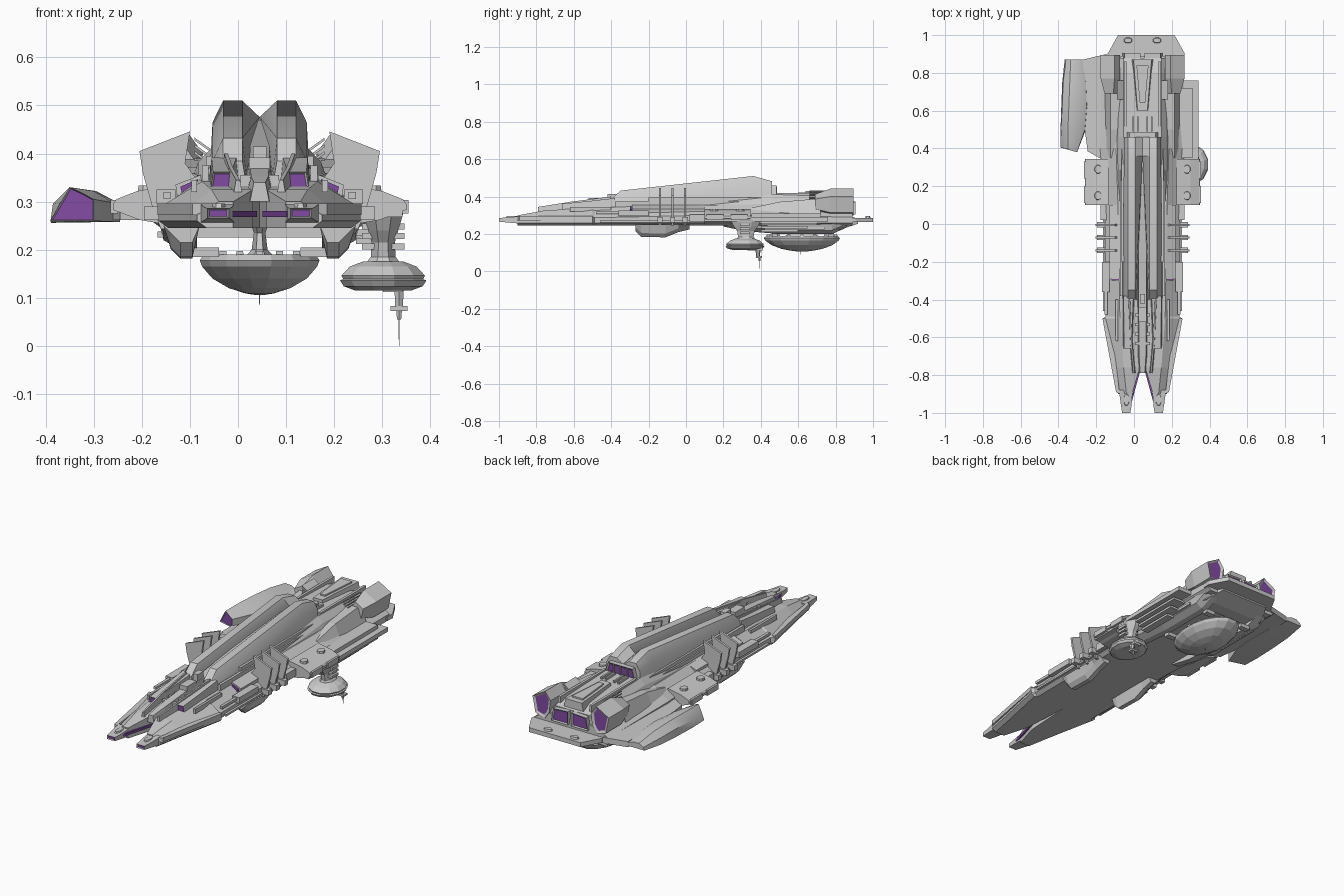
import bpy, bmesh, math

C = 0.045                      # x of the ship's own centreline; u = distance from it
BOTH, MID, L, R = (1, -1), (1,), (-1,), (1,)
grey = bpy.data.materials.new("hull_grey")
grey.diffuse_color = (0.6, 0.6, 0.6, 1)
glow = bpy.data.materials.new("glow_purple")
glow.diffuse_color = (0.22, 0.07, 0.36, 1)


def loft(name, rings, sides=BOTH, lit=None, inset=0.008, smooth=False, mat=None):
    """Skin rings of (u, y, z) points; lit = index of the cap that becomes a recessed glowing panel."""
    bm = bmesh.new()
    caps = []
    for s in sides:
        vr = [[bm.verts.new((C + s * u, y, z)) for u, y, z in r] for r in rings]
        n = len(vr[0])
        for a, b in zip(vr, vr[1:]):
            for i in range(n):
                bm.faces.new((a[i], a[(i + 1) % n], b[(i + 1) % n], b[i]))
        ends = [bm.faces.new(vr[0]), bm.faces.new(vr[-1])]
        if lit is not None:
            caps.append(ends[lit])
    bmesh.ops.recalc_face_normals(bm, faces=bm.faces)
    if caps:
        bmesh.ops.inset_individual(bm, faces=caps, thickness=inset, depth=-0.006)
        for f in caps:
            f.material_index = 1
    me = bpy.data.meshes.new(name)
    bm.to_mesh(me)
    bm.free()
    if mat or caps:
        me.materials.append(mat or grey)
        me.materials.append(glow)
    if smooth:
        me.polygons.foreach_set("use_smooth", [True] * len(me.polygons))
        me.set_sharp_from_angle(angle=math.radians(30))
    ob = bpy.data.objects.new(name, me)
    bpy.context.collection.objects.link(ob)
    return ob


def plate(name, uz, y0, y1, sides=BOTH, **k):
    return loft(name, [[(u, y, z) for u, z in uz] for y in (y0, y1)], sides, **k)


def slab(name, uy, z0, z1, sides=BOTH, **k):
    return loft(name, [[(u, y, z) for u, y in uy] for z in (z0, z1)], sides, **k)


def box(name, u0, u1, y0, y1, z0, z1, sides=BOTH, **k):
    return plate(name, [(u0, z0), (u1, z0), (u1, z1), (u0, z1)], y0, y1, sides, **k)


def stack(name, u, y, levels, n=8, sides=BOTH):
    """Turned form standing on z: levels of (z, x radius, y radius)."""
    ang = [2 * math.pi * (i + 0.5) / n for i in range(n)]
    return loft(name, [[(u + rx * math.cos(a), y + ry * math.sin(a), z) for a in ang]
                       for z, rx, ry in levels], sides)


# Main hull: two halves that part into a forked nose
def hull_ring(y, ui, uo, zt, us, zs, zb=0.245):
    return [(ui, y, zb), (uo - 0.02, y, zb), (uo, y, zb + 0.015), (uo, y, zt), (us, y, zs), (ui, y, zs)]


loft("main_hull", [hull_ring(-0.9, .055, .13, .272, .085, .30), hull_ring(-0.76, .014, .156, .28, .1, .325),
                   hull_ring(-0.5, 0, .21, .287, .12, .342), hull_ring(-0.49, 0, .195, .287, .12, .342),
                   hull_ring(0.1, 0, .2, .30, .13, .355), hull_ring(0.4, 0, .225, .30, .14, .36),
                   hull_ring(0.89, 0, .215, .29, .14, .33)])
loft("nose_prong", [[(a, y, z0), (b, y, z0), (b, y, z1), (a, y, z1)] for y, a, b, z0, z1 in
                    ((-1, .064, .108, .266, .286), (-.96, .058, .114, .262, .288), (-.88, .052, .125, .255, .296))],
     lit=0, inset=.005)
stack("nose_stud", .085, -.93, [(.285, .016, .035), (.296, .014, .031)])
slab("notch_glow", [(.062, -.94), (.056, -.94), (.006, -.755), (.02, -.755)], .268, .281, mat=glow)
slab("cheek_armour", [(.12, -.9), (.14, -.89), (.212, -.5), (.17, -.5)], .272, .296)

# Nose rails and centre beam
loft("centre_beam", [[(-w, y, .30), (w, y, .30), (w * .6, y, z), (-w * .6, y, z)] for y, w, z in
                     ((-.79, .02, .34), (-.7, .03, .352), (-.3, .035, .39), (.3, .03, .47))], MID)
loft("nose_rail", [[(a, y, .31), (b, y, .31), (b - .008, y, z), (a + .008, y, z)] for y, a, b, z in
                   ((-.66, .05, .105, .362), (-.5, .045, .107, .378), (-.38, .04, .108, .392))], lit=0, inset=.006)
loft("rail_ridge", [[(a, y, .31), (a + .02, y, .31), (a + .014, y, z), (a + .006, y, z)] for y, a, z in
                    ((-.79, .035, .345), (-.62, .05, .372), (-.4, .06, .40))])
box("beam_block", -.022, .022, -.52, -.44, .33, .392, MID)
box("beam_collar", -.014, .014, -.42, -.37, .34, .415, MID)
for i in range(4):
    box("rail_slat", .0, .04, -.64 + i * .05, -.625 + i * .05, .33, .355)


# Twin-ridged dorsal spine rising to the back
def spine_ring(y, gi, zi, zm, zt):
    return [(gi, y, .32), (.106, y, .32), (.098, y, zm), (.076, y, zt), (.036, y, zt), (gi, y, zi)]


loft("dorsal_spine", [spine_ring(-.4, .03, .35, .36, .385), spine_ring(-.35, .028, .36, .385, .432),
                      spine_ring(.36, .0, .476, .465, .51), spine_ring(.46, .0, .458, .445, .482)], smooth=True)
plate("spine_rear_window", [(-.085, .405), (.085, .405), (.07, .46), (-.07, .46)], .44, .485, MID, lit=1, inset=.01)
for u in (-.04, 0, .04):
    box("window_mullion", u - .003, u + .003, .475, .487, .41, .455, MID)
box("spine_side_rail", .106, .12, -.38, .45, .34, .375)
box("spine_upper_strip", .095, .112, -.2, .4, .375, .395)

# Rear deck
loft("rear_deck", [[(-.16, y, .29), (.16, y, .29), (.128, y, z - .03), (.1, y, z), (-.1, y, z), (-.128, y, z - .03)]
                   for y, z in ((.1, .375), (.46, .412), (.8, .40), (.88, .375))], MID)
loft("deck_hatch", [[(-a, .6, z), (a, .6, z), (b, .87, z), (-b, .87, z)] for a, b, z in
                    ((.034, .056, .38), (.026, .048, .422))], MID, lit=None)
slab("hatch_core", [(-.014, .64), (.014, .64), (.032, .84), (-.032, .84)], .40, .43, MID)
for u in (.02, .045):
    box("deck_vent", u, u + .009, .49, .57, .39, .42)
box("deck_rail", .085, .098, .48, .86, .385, .418)
plate("rear_exhaust", [(.01, .305), (.105, .305), (.095, .37), (.01, .375)], .8, .905, lit=1)

# Tilted engine boxes
EB = [(.125, .34), (.118, .40), (.148, .442), (.222, .40), (.205, .315), (.15, .30)]
cu, cz = .165, .365
loft("engine_box", [[(cu + (u - cu) * k, y, cz + (z - cz) * k) for u, z in EB] for y, k in
                    ((.69, .62), (.77, 1), (.895, 1))], lit=1, inset=.014)
for i in range(4):
    plate("engine_louvre", [(.1, .36 + i * .014), (.135, .385 + i * .014), (.135, .391 + i * .014),
                            (.1, .366 + i * .014)], .66, .76)
loft("engine_fairing", [[(.1, y, .3), (.2, y, .3), (.17, y, z), (.11, y, z)] for y, z in
                        ((.35, .34), (.5, .372), (.72, .39))])

# Stern shelf
slab("stern_shelf", [(-.18, .86), (.22, .86), (.222, .905), (.17, 1), (-.13, 1), (-.185, .9)], .263, .286, MID)
stack("stern_stud", .077, .972, [(.285, .024, .016), (.296, .02, .013)])
loft("stern_underside", [[(-w, y, z), (w, y, z), (w, y, .265), (-w, y, .265)] for y, w, z in
                         ((.76, .2, .225), (.83, .18, .225), (.92, .14, .255))], MID)

# Three rib plates each side
for y in (-.145, -.078, -.01):
    plate("rib_plate", [(.145, .446), (.25, .405), (.243, .36), (.222, .285), (.205, .243), (.18, .243), (.12, .33),
                        (.155, .38)], y, y + .011)
    box("rib_foot", .18, .24, y - .008, y + .02, .262, .29)

# Shoulder details
plate("shoulder_glow", [(.16, .31), (.127, .331), (.128, .347), (.165, .331)], -.3, -.29, mat=glow)
plate("shoulder_housing", [(.17, .30), (.12, .33), (.122, .356), (.175, .335)], -.29, .1)
box("side_launcher", .175, .215, -.36, -.2, .295, .325)
box("launcher_barrel", .185, .2, -.48, -.34, .306, .32)
box("shoulder_bar", .13, .142, -.62, -.4, .32, .345)
box("flank_strip", .19, .208, -.46, .1, .262, .272)
box("flank_box", .19, .222, .02, .1, .265, .305)

# Wing roots, wings and studs
plate("wing_root", [(.18, .335), (.255, .322), (.298, .305), (.305, .295), (.305, .283), (.25, .262), (.18, .25)],
      .1, .345)
for y in (.15, .29):
    stack("wing_stud", .235, y, [(.31, .022, .026), (.334, .018, .022)])
for y in (.11, .24):
    box("wing_clamp", .295, .31, y, y + .09, .275, .303)
slab("left_wing", [(.18, .33), (.22, .345), (.29, .385), (.32, .6), (.315, .87), (.19, .9)], .262, .292, L)
slab("right_wing", [(.18, .1), (.297, .1), (.297, .76), (.21, .76), (.18, .8)], .268, .29, R)
box("right_wing_panel", .19, .265, .35, .72, .285, .31, R)
for i in range(3):
    box("right_wing_strip", .2, .28 - i * .02, .4, .7 - i * .05, .248 - i * .018, .26 - i * .018, R)

# Left nacelle with glowing intake
loft("left_nacelle", [
    [(.435, .405, .26), (.415, .4, .297), (.395, .395, .33), (.365, .385, .316), (.346, .38, .305), (.346, .38, .26)],
    [(.434, .5, .256), (.43, .5, .295), (.395, .5, .33), (.345, .5, .322), (.305, .5, .298), (.3, .5, .258)],
    [(.43, .62, .256), (.425, .62, .295), (.39, .62, .328), (.34, .62, .322), (.295, .62, .298), (.29, .62, .258)],
    [(.425, .75, .26), (.42, .75, .292), (.385, .75, .32), (.34, .75, .315), (.3, .75, .294), (.295, .75, .26)],
    [(.412, .87, .27), (.405, .87, .285), (.38, .87, .3), (.345, .87, .298), (.315, .87, .286), (.31, .87, .27)]],
    L, lit=0, inset=.003, smooth=True)

# Belly pods and rear keel blocks
loft("belly_pod", [[(.125, y, .25), (.2, y, .25), (.185, y, z + .02), (.165, y, z), (.14, y, z)] for y, z in
                   ((-.27, .215), (-.24, .185), (-.11, .182), (-.04, .21), (.02, .225))])
loft("keel_block", [[(.13, y, .26), (.21, y, .26), (.2, y, z + .02), (.165, y, z), (.13, y, z)] for y, z in
                    ((.2, .24), (.32, .215), (.5, .2), (.78, .2), (.86, .235))])
box("keel_strip", .19, .212, .42, .74, .225, .238)

# Ventral dome hung on a flared pillar
stack("ventral_dome", 0, .62, [(.19, .118, .195), (.178, .127, .208), (.165, .122, .2), (.14, .1, .165),
                               (.12, .065, .11), (.109, .03, .05), (.106, .01, .016)], 16, MID)
for i in range(16):
    a = 2 * math.pi * i / 16
    stack("dome_lug", .108 * math.cos(a), .62 + .18 * math.sin(a), [(.172, .012, .014), (.197, .01, .012)], 4, MID)
stack("dome_pillar", 0, .62, [(.188, .03, .1), (.2, .018, .08), (.235, .013, .07), (.255, .02, .09)], 8, MID)
for y in (.46, .76):
    box("dome_strut", .085, .14, y, y + .03, .185, .205)
stack("dome_aerial", 0, .61, [(.085, .001, .001), (.11, .002, .002)], 4, MID)

# Right sensor pod on its pylon, with aerial
P = .257
stack("pod_pylon", P, .32, [(.165, .045, .06), (.185, .028, .045), (.215, .026, .05), (.24, .034, .07),
                            (.275, .045, .09)], 8, R)
for z in (.2, .222, .242):
    box("pylon_louvre", P - .044, P + .044, .29, .34, z, z + .013, R)
stack("sensor_pod", P, .315, [(.115, .06, .07), (.124, .085, .1), (.136, .093, .108), (.139, .086, .1),
                              (.146, .09, .104), (.165, .072, .082), (.176, .042, .05)], 12, R)
box("pod_sensor_box", P, P + .04, .33, .41, .112, .13, R)
A = .29
stack("aerial_mast", A, .385, [(.075, .009, .009), (.118, .011, .014)], 6, R)
box("aerial_head", A - .018, A + .018, .375, .405, .073, .083, R)
stack("aerial_tip", A, .393, [(.055, .005, .005), (.075, .007, .007)], 6, R)
stack("aerial_wire", A, .395, [(0, .0008, .0008), (.06, .0015, .0015)], 4, R)
